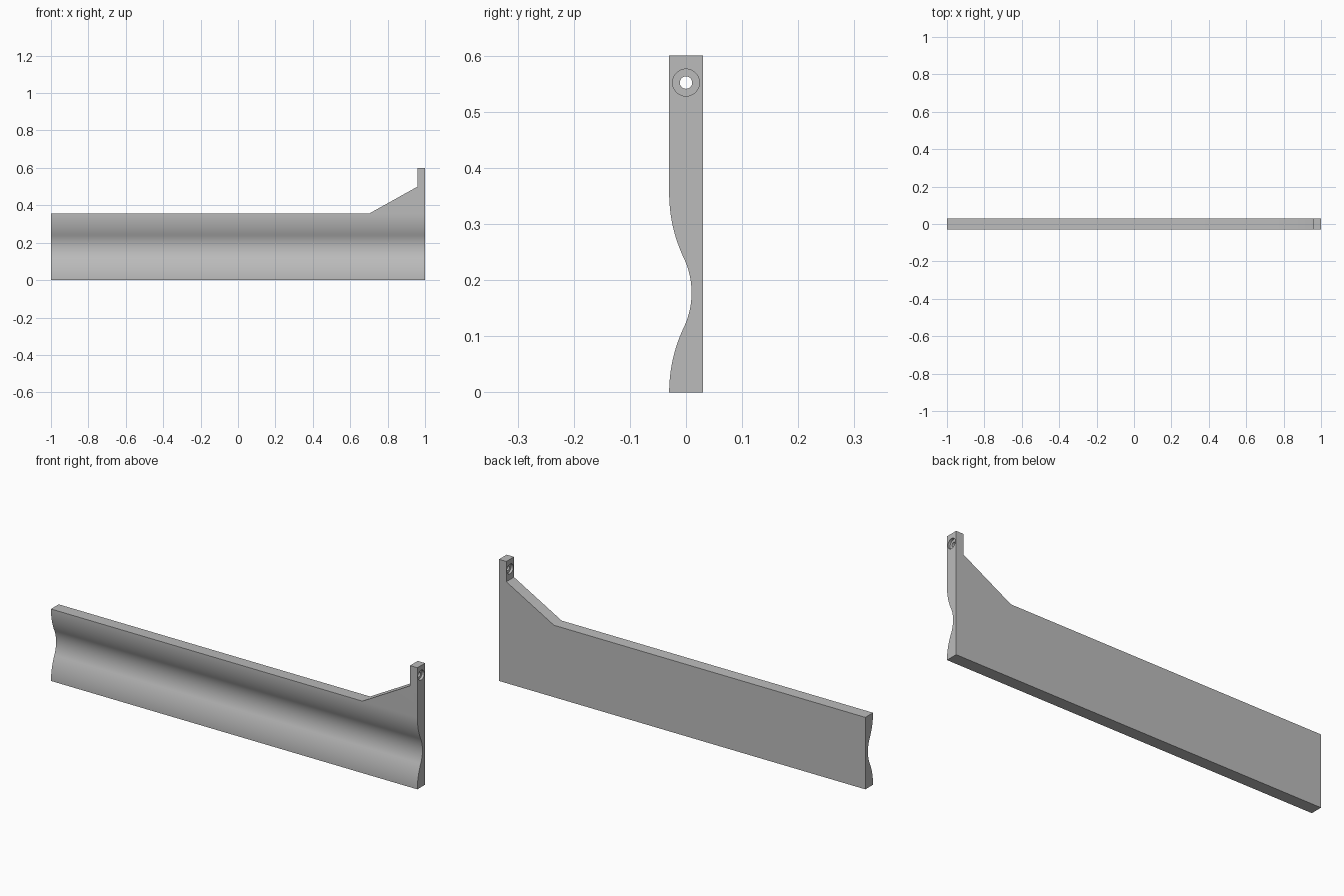
import bpy, bmesh, math
from mathutils import Matrix, Vector

cube = bpy.data.objects.get("Cube")
if cube:
    bpy.data.objects.remove(cube)

LENGTH, HEIGHT, HALF = 2.0, 0.6, 0.03
WAVE_TOP = 0.355          # height of the wavy front band
OUTER_R, INNER_R = 0.27, 0.144
HOLE_Z, HOLE_X = 0.552, 0.98

grey = bpy.data.materials.new("plain grey")
grey.use_nodes = True
colour = (0.5, 0.5, 0.5, 1)
grey.diffuse_color = colour
grey.node_tree.nodes["Principled BSDF"].inputs["Base Color"].default_value = colour


def add_object(name, bm):
    bmesh.ops.recalc_face_normals(bm, faces=bm.faces)
    mesh = bpy.data.meshes.new(name)
    bm.to_mesh(mesh)
    bm.free()
    mesh.materials.append(grey)
    obj = bpy.data.objects.new(name, mesh)
    bpy.context.collection.objects.link(obj)
    return obj


def prism(name, points, along):
    """Extrude a closed outline by a vector."""
    bm = bmesh.new()
    face = bm.faces.new([bm.verts.new(p) for p in points])
    new = bmesh.ops.extrude_face_region(bm, geom=[face])["geom"]
    verts = [v for v in new if isinstance(v, bmesh.types.BMVert)]
    bmesh.ops.translate(bm, verts=verts, vec=Vector(along))
    return add_object(name, bm)


def cylinder(name, radius, x0, x1):
    bm = bmesh.new()
    place = Matrix.Translation(((x0 + x1) / 2, 0, HOLE_Z)) @ Matrix.Rotation(math.pi / 2, 4, 'Y')
    bmesh.ops.create_cone(bm, cap_ends=True, segments=48, radius1=radius,
                          radius2=radius, depth=x1 - x0, matrix=place)
    return add_object(name, bm)


def cut(target, cutter):
    mod = target.modifiers.new("cut", 'BOOLEAN')
    mod.operation, mod.solver, mod.object = 'DIFFERENCE', 'EXACT', cutter
    bpy.context.view_layer.objects.active = target
    bpy.ops.object.modifier_apply(modifier=mod.name)
    bpy.data.objects.remove(cutter)


# Front curve: two convex arcs blending into a hollow
mid = WAVE_TOP / 2
sweep = math.asin(mid / (OUTER_R + INNER_R))
steps = 12
lower = [(-HALF + OUTER_R * (1 - math.cos(a)), OUTER_R * math.sin(a))
         for a in (sweep * i / steps for i in range(steps + 1))]
peak = -HALF + (OUTER_R + INNER_R) * (1 - math.cos(sweep))
lower += [(peak - INNER_R * (1 - math.cos(a)), mid - INNER_R * math.sin(a))
          for a in (sweep * (1 - i / steps) for i in range(1, steps + 1))]
upper = [(y, WAVE_TOP - z) for y, z in reversed(lower[:-1])]
section = lower + upper + [(-HALF, HEIGHT), (HALF, HEIGHT), (HALF, 0)]
rail = prism("bracket_rail", [(-LENGTH / 2, y, z) for y, z in section], (LENGTH, 0, 0))

# Remove everything above the rail, sloped gusset and upright tab
outline = [(-1.1, WAVE_TOP), (0.7, WAVE_TOP), (0.96, 0.5), (0.96, 0.7), (-1.1, 0.7)]
cut(rail, prism("top_cutter", [(x, -0.1, z) for x, z in outline], (0, 0.2, 0)))

# Through hole with a wider recess on each side of the tab
cut(rail, cylinder("hole_cutter", 0.011, 0.9, 1.1))
for side in (-1, 1):
    ends = sorted((HOLE_X + side * 0.008, HOLE_X + side * 0.05))
    cut(rail, cylinder("recess_cutter", 0.024, *ends))

bpy.ops.object.select_all(action='DESELECT')
rail.select_set(True)
bpy.context.view_layer.objects.active = rail
bpy.ops.object.shade_smooth_by_angle(angle=math.radians(30))
